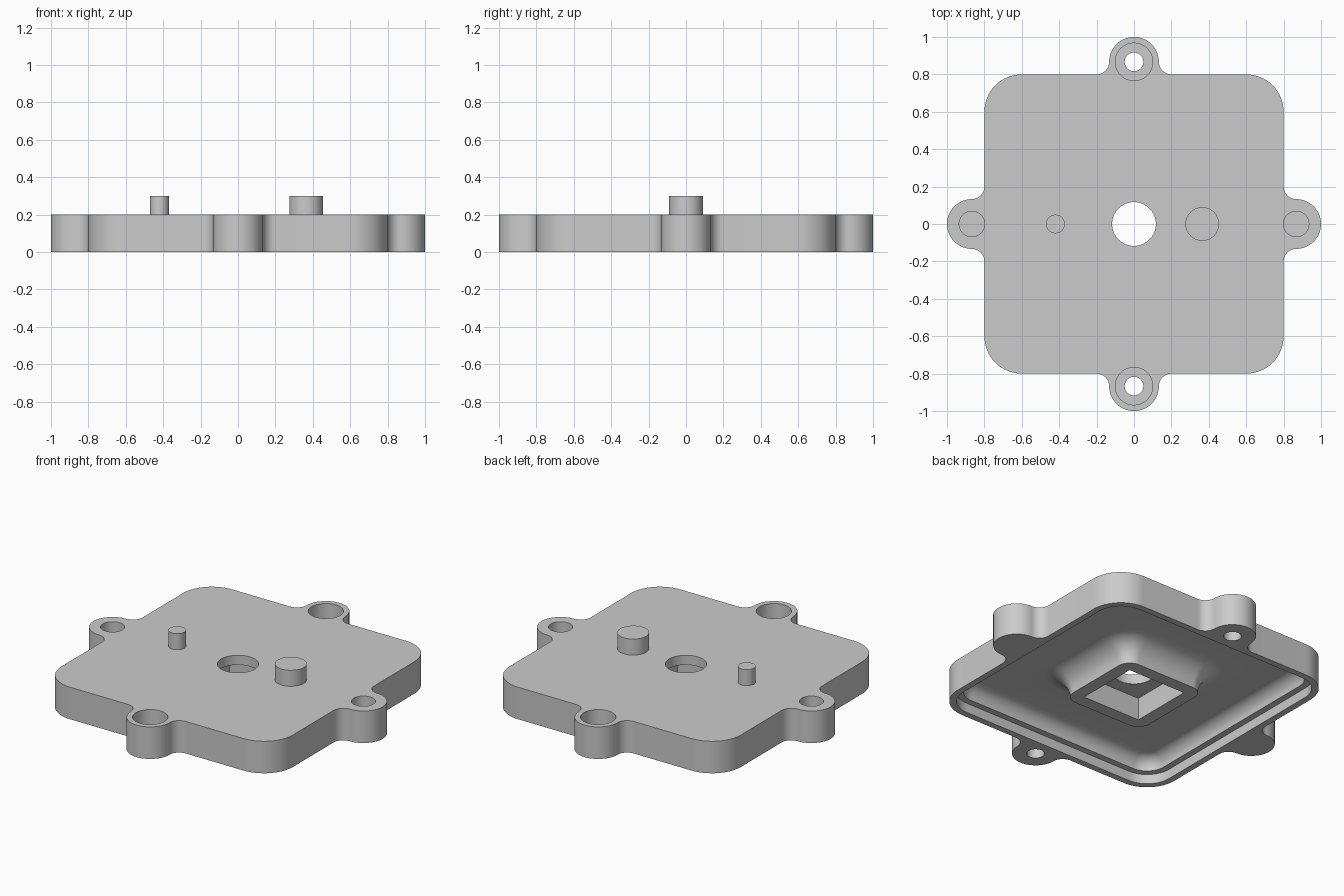
import bpy, bmesh
from math import cos, sin, radians, pi

if "Cube" in bpy.data.objects:
    bpy.data.objects.remove(bpy.data.objects["Cube"])

grey = bpy.data.materials.new("plain_grey")
grey.use_nodes = True
colour = (0.6, 0.6, 0.6, 1)
grey.diffuse_color = colour
grey.node_tree.nodes["Principled BSDF"].inputs["Base Color"].default_value = colour

HEIGHT = 0.2
HALF = 0.8
LUG_R = 0.133
LUG_AT = 1 - LUG_R
FLOOR = 0.14
BELOW = -0.05


def arc(cx, cy, r, start, end, steps):
    angles = [radians(start + (end - start) * i / steps) for i in range(steps + 1)]
    return [(cx + r * cos(a), cy + r * sin(a)) for a in angles]


def four_turns(points):
    """Repeat a quarter outline around the centre."""
    out = []
    for k in range(4):
        for x, y in points:
            for _ in range(k):
                x, y = -y, x
            out.append((x, y))
    return out


def rounded_square(half, corner_centre):
    c = corner_centre
    return four_turns(arc(c, c, half - c, 0, 90, 12))


def loft(name, sections, ring=False):
    """Skin a stack of (outline, z) sections; a ring closes on itself."""
    bm = bmesh.new()
    loops = [[bm.verts.new((x, y, z)) for x, y in pts] for pts, z in sections]
    pairs = list(zip(loops, loops[1:]))
    if ring:
        pairs.append((loops[-1], loops[0]))
    else:
        bm.faces.new(loops[0])
        bm.faces.new(loops[-1])
    for a, b in pairs:
        n = len(a)
        for i in range(n):
            j = (i + 1) % n
            bm.faces.new((a[i], a[j], b[j], b[i]))
    bmesh.ops.recalc_face_normals(bm, faces=bm.faces)
    mesh = bpy.data.meshes.new(name)
    bm.to_mesh(mesh)
    bm.free()
    mesh.materials.append(grey)
    obj = bpy.data.objects.new(name, mesh)
    bpy.context.collection.objects.link(obj)
    return obj


def cylinder(name, x, y, r, z0, z1):
    pts = arc(x, y, r, 0, 360, 64)[:-1]
    return loft(name, [(pts, z0), (pts, z1)])


def activate(obj):
    bpy.ops.object.select_all(action="DESELECT")
    obj.select_set(True)
    bpy.context.view_layer.objects.active = obj


def cut(target, cutter):
    cutter.hide_render = True
    mod = target.modifiers.new("cut", "BOOLEAN")
    mod.operation = "DIFFERENCE"
    mod.solver = "EXACT"
    mod.object = cutter
    activate(target)
    bpy.ops.object.modifier_apply(modifier=mod.name)
    bpy.data.objects.remove(cutter)


# Plate with rounded corners and four blended lugs
blend = LUG_AT - HALF
side = arc(0.6, 0.6, HALF - 0.6, 0, 90, 16)
side += arc(LUG_R + blend, LUG_AT, blend, 270, 180, 10)
side += arc(0, LUG_AT, LUG_R, 0, 180, 32)[1:-1]
side += arc(-LUG_R - blend, LUG_AT, blend, 0, -90, 10)
outline = four_turns(side)
plate = loft("cover_plate", [(outline, 0), (outline, HEIGHT)])

# Stepped underside recess with filleted floor, leaving a central boss
step, rim_fillet, steps = 0.06, FLOOR - 0.06, 10
sections = [(rounded_square(0.76, 0.6), BELOW), (rounded_square(0.76, 0.6), step)]
for i in range(steps + 1):
    t = pi / 2 * i / steps
    half = 0.64 + rim_fillet * cos(t)
    sections.append((rounded_square(half, 0.6), step + rim_fillet * sin(t)))
for i in range(steps, -1, -1):
    t = pi / 2 * i / steps
    half = 0.28 + FLOOR * (1 - cos(t))
    sections.append((rounded_square(half, 0.2), FLOOR * sin(t)))
sections.append((rounded_square(0.28, 0.2), BELOW))
cut(plate, loft("recess_cutter", sections, ring=True))

# Square socket and round centre hole
square = four_turns([(0.2, 0.2)])
cut(plate, loft("socket_cutter", [(square, BELOW), (square, FLOOR)]))
cut(plate, cylinder("centre_cutter", 0, 0, 0.117, 0.1, 0.3))

# Counterbored screw holes front and back, blind holes left and right
for s in (-1, 1):
    cut(plate, cylinder("screw_cutter", 0, s * LUG_AT, 0.05, BELOW, 0.3))
    cut(plate, cylinder("counterbore_cutter", 0, s * LUG_AT, 0.1, 0.1, 0.3))
    cut(plate, cylinder("blind_cutter", s * LUG_AT, 0, 0.068, 0.07, 0.3))

# Pins on the top face
small_pin = cylinder("small_pin", -0.42, 0, 0.05, HEIGHT - 0.01, 0.3)
large_pin = cylinder("large_pin", 0.365, 0, 0.09, HEIGHT - 0.01, 0.3)

for obj in (plate, small_pin, large_pin):
    activate(obj)
    bpy.ops.object.shade_smooth_by_angle(angle=radians(30))
